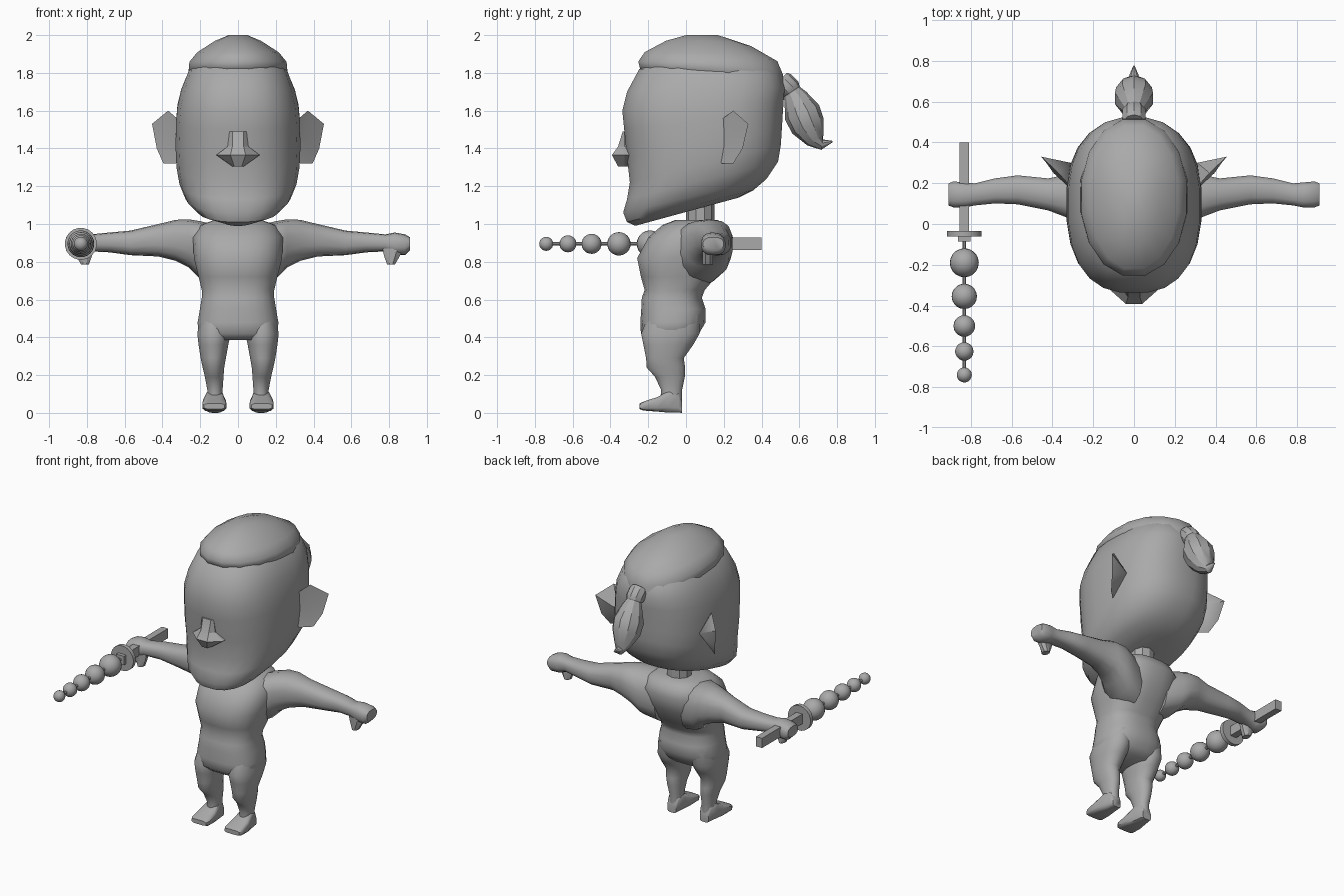
import bpy, bmesh, math
from mathutils import Vector

if "Cube" in bpy.data.objects:
    bpy.data.objects.remove(bpy.data.objects["Cube"])

grey = bpy.data.materials.new("plain_grey")
grey.diffuse_color = (0.4, 0.4, 0.4, 1)
grey.use_nodes = True
grey.node_tree.nodes["Principled BSDF"].inputs["Base Color"].default_value = grey.diffuse_color


def finish(name, bm, angle=40):
    bmesh.ops.recalc_face_normals(bm, faces=bm.faces)
    me = bpy.data.meshes.new(name)
    bm.to_mesh(me)
    bm.free()
    me.materials.append(grey)
    me.shade_smooth()
    me.set_sharp_from_angle(angle=math.radians(angle))
    ob = bpy.data.objects.new(name, me)
    bpy.context.collection.objects.link(ob)
    return ob


def loft(name, rings, angle=40):
    """Skin a closed tube through rings of equal point count."""
    bm = bmesh.new()
    vs = [[bm.verts.new(p) for p in r] for r in rings]
    n = len(vs[0])
    for a, b in zip(vs, vs[1:]):
        for i in range(n):
            bm.faces.new((a[i], a[(i + 1) % n], b[(i + 1) % n], b[i]))
    bm.faces.new(vs[0][::-1])
    bm.faces.new(vs[-1])
    return finish(name, bm, angle)


def oval(n, e=2.0):
    """Unit superellipse points."""
    out = []
    for i in range(n):
        t = 2 * math.pi * (i + 0.5) / n
        c, s = math.cos(t), math.sin(t)
        out.append((math.copysign(abs(c) ** (2 / e), c), math.copysign(abs(s) ** (2 / e), s)))
    return out


def slanted(yf, zf, yb, zb, w, n=24, e=2.5, p=1, x=0):
    """Ring around z, running from front (yf, zf) to back (yb, zb)."""
    pts = []
    for c, s in oval(n, e):
        t = (s + 1) / 2
        pts.append((x + w * c, yf + (yb - yf) * t, zf + (zb - zf) * t ** p))
    return pts


def mirror(ob, name):
    """Mirrored copy across x = 0."""
    bm = bmesh.new()
    bm.from_mesh(ob.data)
    for v in bm.verts:
        v.co.x = -v.co.x
    return finish(name, bm)


# Head
loft("head", [slanted(*r) for r in [
    (-.27, .99, .28, 1.14, .11), (-.315, 1.01, .36, 1.18, .225),
    (-.335, 1.06, .43, 1.24, .28), (-.315, 1.13, .49, 1.33, .312),
    (-.30, 1.22, .505, 1.42, .328), (-.315, 1.35, .51, 1.5, .333),
    (-.33, 1.5, .515, 1.58, .33), (-.34, 1.6, .52, 1.65, .323),
    (-.315, 1.7, .525, 1.72, .303), (-.25, 1.82, .50, 1.80, .262),
    (-.1, 1.9, .4, 1.9, .17)]])

# Hair cap, dipping at the back
loft("hair", [slanted(*r, n=16, e=2.1, p=4) for r in [
    (-.22, 1.80, .50, 1.67, .25), (-.25, 1.82, .525, 1.69, .266),
    (-.26, 1.86, .52, 1.79, .262), (-.225, 1.91, .49, 1.86, .22),
    (-.11, 1.97, .35, 1.94, .125), (0, 2.0, .17, 2.0, .05)]], 50)


# Hair tie and ponytail, rings square to a path in the yz plane
def tail(name, path, n=10):
    rings = []
    for i, (y, z, r) in enumerate(path):
        a, b = path[max(i - 1, 0)], path[min(i + 1, len(path) - 1)]
        d = Vector((0, b[0] - a[0], b[1] - a[1])).normalized()
        side = Vector((0, -d.z, d.y))
        rings.append([Vector((r * c, y, z)) + side * r * s for c, s in oval(n)])
    loft(name, rings, 30)


tail("hair_tie", [(.50, 1.765, .05), (.515, 1.75, .06), (.55, 1.715, .06), (.56, 1.70, .05)])
tail("ponytail", [(.55, 1.72, .04), (.58, 1.67, .065), (.615, 1.59, .098), (.645, 1.52, .092),
                  (.685, 1.45, .055), (.72, 1.42, .028), (.775, 1.437, .004)])

# Nose: flat-sided wedge
loft("nose", [[(-b, -.29, z), (-b, -.325, z), (-t, y, z), (t, y, z), (b, -.325, z), (b, -.29, z)]
              for z, t, b, y in [(1.49, .03, .045, -.335), (1.41, .03, .055, -.36),
                                 (1.365, .04, .115, -.392), (1.305, .02, .03, -.36)]], 25)

# Ears: flared leaf with its back drawn in to the head
bm = bmesh.new()
rim = [bm.verts.new(p) for p in [(.30, .17, 1.36), (.30, .17, 1.54), (.37, .25, 1.60),
                                 (.455, .33, 1.53), (.43, .30, 1.40), (.395, .25, 1.32), (.33, .19, 1.32)]]
cup = bm.verts.new((.35, .23, 1.46))
back = bm.verts.new((.31, .30, 1.46))
for i in range(7):
    a, b = rim[i], rim[(i + 1) % 7]
    bm.faces.new((a, b, cup))
    bm.faces.new((b, a, back))
ear = finish("ear_left", bm, 30)
mirror(ear, "ear_right")

# Neck
loft("neck", [slanted(0, z, .15, z, .08, 10, 2) for z in (.96, 1.14)], 30)

# Torso
loft("torso", [slanted(yf, z, yb, z, w) for z, yf, yb, w in [
    (.385, -.2, .03, .17), (.42, -.24, .07, .213), (.48, -.243, .105, .215), (.55, -.238, .105, .203),
    (.61, -.235, .085, .193), (.65, -.22, .10, .193), (.72, -.24, .16, .21), (.82, -.26, .215, .235),
    (.93, -.2, .25, .24), (.995, -.125, .22, .2), (1.02, -.06, .17, .13)]], 60)

# Legs
leg = loft("leg_left", [slanted(yf, z, yb, z, w, 16, 2.2, 1, x) for z, yf, yb, w, x in [
    (.52, -.2, .08, .08, .12), (.42, -.24, .075, .09, .127), (.36, -.228, .04, .08, .13),
    (.29, -.213, -.01, .068, .131), (.24, -.21, -.003, .058, .13), (.19, -.165, -.005, .05, .126),
    (.12, -.132, -.02, .041, .122), (.05, -.14, -.02, .043, .122)]], 60)
mirror(leg, "leg_right")

# Feet
foot = loft("foot_left", [[((x0 + x1) / 2 + (x1 - x0) / 2 * c, y, (z0 + z1) / 2 + (z1 - z0) / 2 * s)
                           for c, s in oval(12, 4)]
                          for y, x0, x1, z0, z1 in [
    (-.245, .07, .18, .02, .05), (-.225, .06, .19, .012, .06), (-.15, .063, .187, .006, .085),
    (-.09, .075, .172, 0, .12), (-.04, .082, .162, 0, .11), (-.02, .09, .155, 0, .06)]], 45)
mirror(foot, "foot_right")

# Arms with closed hands
arm = loft("arm_left", [[(x, (y0 + y1) / 2 + (y1 - y0) / 2 * c, (z0 + z1) / 2 + (z1 - z0) / 2 * s)
                         for c, s in oval(14, 2.5)]
                        for x, y0, y1, z0, z1 in [
    (.1, -.05, .2, .68, .99), (.2, -.06, .24, .71, 1.015), (.26, -.01, .25, .77, 1.025),
    (.33, .03, .245, .805, 1.022), (.42, .065, .225, .828, 1.0), (.57, .095, .24, .835, .965),
    (.68, .1, .225, .85, .955), (.78, .09, .2, .855, .945), (.83, .08, .205, .835, .955),
    (.885, .08, .21, .835, .945), (.91, .09, .2, .86, .93)]], 50)
mirror(arm, "arm_right")
thumb = loft("thumb_left", [[(x + w * c, .115 + .03 * s, z) for c, s in oval(8)] for x, w, z in
                            [(.82, .06, .87), (.815, .045, .83), (.81, .022, .785)]], 30)
mirror(thumb, "thumb_right")

# Beaded weapon held in the right hand
SX, SZ = -.832, .895


def along_y(name, rx, rz, y0, y1, n=16):
    loft(name, [[(SX + rx * math.cos(t), y, SZ + rz * math.sin(t))
                 for t in [2 * math.pi * (i + .5) / n for i in range(n)]] for y in (y0, y1)], 30)


q = math.sqrt(2)
along_y("weapon_handle", .023 * q, .033 * q, -.05, .4, 4)
along_y("weapon_guard", .085, .085, -.062, -.035, 20)
along_y("weapon_collar", .03 * q, .03 * q, -.085, -.06, 4)
along_y("weapon_rod", .01, .01, -.74, -.07, 8)
for i, (y, r) in enumerate([(-.19, .071), (-.355, .062), (-.5, .053), (-.625, .045), (-.74, .037)]):
    bm = bmesh.new()
    bmesh.ops.create_uvsphere(bm, u_segments=20, v_segments=12, radius=r)
    for v in bm.verts:
        v.co += Vector((SX, y, SZ))
    finish(f"bead_{i + 1}", bm)
